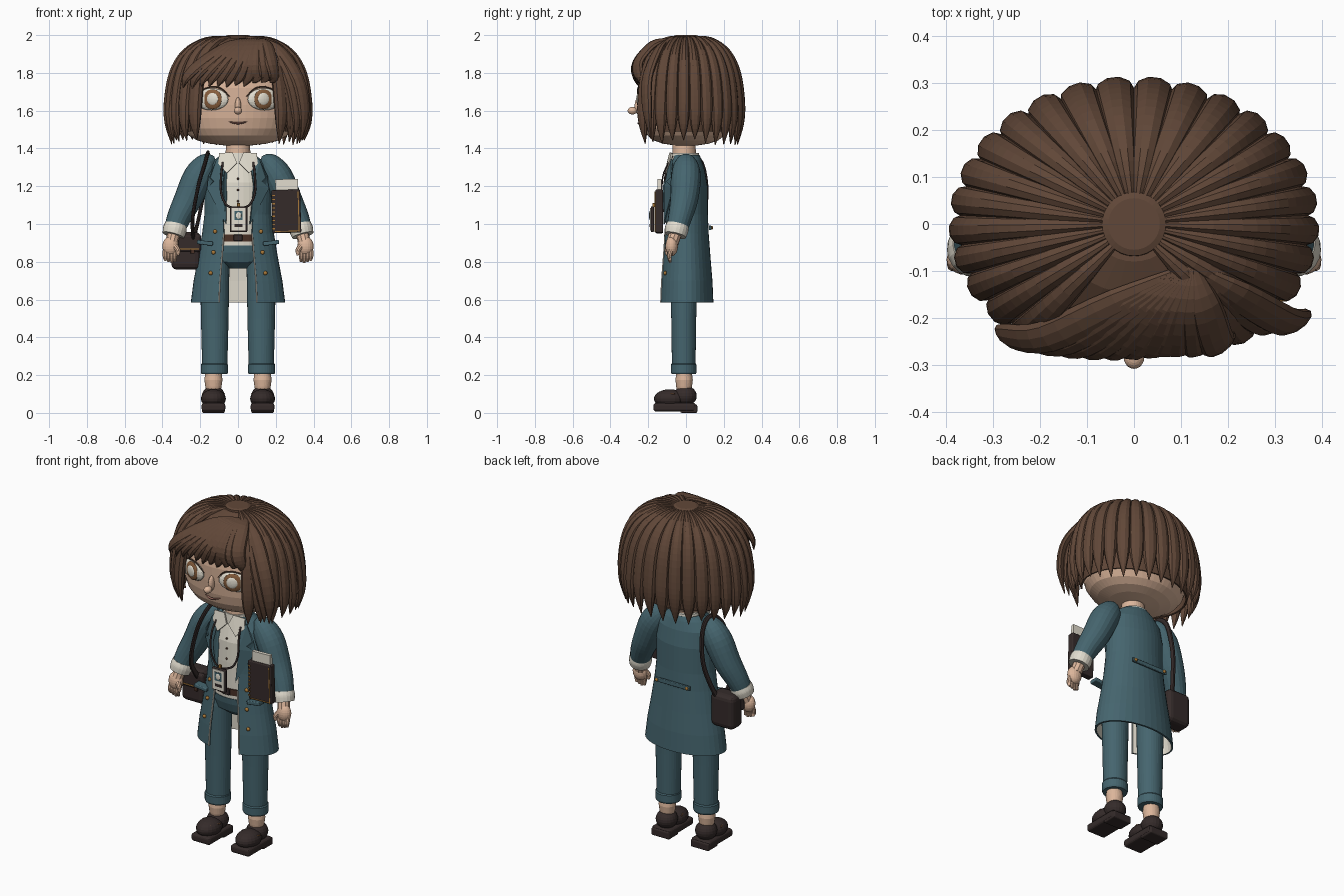
import bpy, bmesh, math, random
from mathutils import Vector

random.seed(4)
if "Cube" in bpy.data.objects:
    bpy.data.objects.remove(bpy.data.objects["Cube"], do_unlink=True)


def material(name, *rgb):
    m = bpy.data.materials.new(name)
    m.use_nodes = True
    m.diffuse_color = (*rgb, 1)
    m.node_tree.nodes["Principled BSDF"].inputs["Base Color"].default_value = (*rgb, 1)
    return m


HAIR = material("brown hair", 0.12, 0.064, 0.04)
TEAL = material("teal cloth", 0.06, 0.13, 0.157)
SKIN = material("skin", 0.72, 0.47, 0.33)
CREAM = material("cream", 0.76, 0.72, 0.62)
DARK = material("dark leather", 0.035, 0.024, 0.023)
GOLD = material("gold", 0.40, 0.19, 0.04)
IRIS = material("iris brown", 0.24, 0.11, 0.045)
LIP = material("lip", 0.36, 0.17, 0.13)
BELT = material("belt brown", 0.07, 0.032, 0.02)
parts = []


def finish(name, bm, *mats):
    mesh = bpy.data.meshes.new(name)
    bm.to_mesh(mesh)
    bm.free()
    ob = bpy.data.objects.new(name, mesh)
    bpy.context.collection.objects.link(ob)
    for m in mats:
        mesh.materials.append(m)
    parts.append(ob)
    return ob


def skin_rings(bm, rings, closed):
    for a, b in zip(rings, rings[1:]):
        n = len(a)
        for j in range(n if closed else n - 1):
            k = (j + 1) % n
            bm.faces.new((a[j], a[k], b[k], b[j]))


def loft(name, rings, mat, x=0, y=0, gaps=None, n=32, lining=None):
    """Upward elliptical rings (z, rx, ry); gaps are half widths of a front opening."""
    bm, out = bmesh.new(), []
    for i, (z, rx, ry) in enumerate(rings):
        start = math.asin(gaps[i] / rx) if gaps else 0
        span = math.tau - 2 * start
        angles = [start + span * j / n for j in range(n + 1 if gaps else n)]
        out.append([bm.verts.new((x + rx * math.sin(a), y - ry * math.cos(a), z)) for a in angles])
    skin_rings(bm, out, not gaps)
    if not gaps:
        bm.faces.new(out[0][::-1])
        bm.faces.new(out[-1])
    ob = finish(name, bm, mat, lining or mat)
    if gaps:
        mod = ob.modifiers.new("thickness", "SOLIDIFY")
        mod.thickness, mod.material_offset = 0.01, 1
    return ob


def sweep(name, pts, sizes, mat, out=(0, -1, 0), n=10, steps=4):
    """Smooth tapering tube; sizes are radii or (width, depth), depth lying along out."""
    rows = [Vector((*p, *(s if isinstance(s, tuple) else (s, s)))) for p, s in zip(pts, sizes)]
    path = []
    for i in range(len(rows) - 1):
        a, b, c, d = rows[max(i - 1, 0)], rows[i], rows[i + 1], rows[min(i + 2, len(rows) - 1)]
        for k in range(steps):
            t = k / steps
            path.append(b + (c - a) * (t / 2) + (a * 2 - b * 5 + c * 4 - d) * (t * t / 2)
                        + (b * 3 - a - c * 3 + d) * (t ** 3 / 2))
    path.append(rows[-1])
    bm, rings = bmesh.new(), []
    for i, p in enumerate(path):
        tan = (path[min(i + 1, len(path) - 1)] - path[max(i - 1, 0)]).to_3d().normalized()
        side = tan.cross(Vector(out)).normalized()
        up = side.cross(tan)
        w, d = max(p[3], 0.001), max(p[4], 0.001)
        rings.append([bm.verts.new(p.to_3d() + side * w * math.cos(math.tau * j / n)
                                   + up * d * math.sin(math.tau * j / n)) for j in range(n)])
    skin_rings(bm, rings, True)
    bm.faces.new(rings[0])
    bm.faces.new(rings[-1][::-1])
    bmesh.ops.recalc_face_normals(bm, faces=bm.faces)
    return finish(name, bm, mat)


def ball(name, loc, scale, mat, turn=0):
    bm = bmesh.new()
    bmesh.ops.create_uvsphere(bm, u_segments=20, v_segments=12, radius=1)
    ob = finish(name, bm, mat)
    ob.location, ob.scale, ob.rotation_euler.z = loc, scale, turn
    return ob


def box(name, loc, size, mat, bevel=0.0, tilt=0):
    bm = bmesh.new()
    bmesh.ops.create_cube(bm, size=1)
    bmesh.ops.scale(bm, vec=size, verts=bm.verts)
    if bevel:
        bmesh.ops.bevel(bm, geom=bm.edges[:], offset=bevel, segments=3, affect="EDGES", profile=0.5)
    ob = finish(name, bm, mat)
    ob.location, ob.rotation_euler.y = loc, tilt
    return ob


def plate(name, pts, s, lift, mat):
    """Thin cloth panel lying over the chest curve."""
    bm = bmesh.new()
    vs = []
    for x, z in pts:
        ry = 0.11 - 0.25 * max(0, z - 1.22)
        vs.append(bm.verts.new((s * x, -ry * math.sqrt(1 - (x / 0.19) ** 2) - lift, z)))
    bm.faces.new(vs if s > 0 else vs[::-1])
    bmesh.ops.triangulate(bm, faces=bm.faces)
    ob = finish(name, bm, mat)
    ob.modifiers.new("thickness", "SOLIDIFY").thickness = 0.009


# Head and face
loft("head", [(1.416, .07, .06), (1.425, .15, .12), (1.442, .215, .17), (1.468, .26, .203), (1.505, .29, .224),
              (1.56, .309, .238), (1.63, .316, .245), (1.72, .318, .248), (1.85, .28, .23), (1.94, .18, .15)],
     SKIN, n=48)
loft("neck", [(1.3, .07, .065), (1.44, .062, .06)], SKIN, y=-.01)
ball("nose", (0, -.284, 1.6), (.022, .025, .02), SKIN)
ball("nose_bridge", (0, -.25, 1.625), (.016, .022, .045), SKIN)
sweep("mouth", [(-.05, -.236, 1.542), (0, -.25, 1.533), (.05, -.236, 1.542)], [.002, (.006, .008), .002], LIP)
for s in (1, -1):
    def face(x, z, lift):
        return (s * x, -.245 * math.sqrt(1 - (x / .31) ** 2) - lift, z)
    ball("ear", (s * .342, -.02, 1.6), (.035, .04, .06), SKIN)
    ball("eye_white", face(.14, 1.66, .002), (.095, .026, .058), CREAM, s * .36)
    ball("iris", face(.135, 1.66, .018), (.055, .015, .053), IRIS, s * .36)
    ball("eye_shine", face(.135, 1.662, .028), (.033, .01, .033), CREAM, s * .36)
    sweep("upper_lash", [face(.045, 1.675, .012), face(.09, 1.717, .02), face(.15, 1.725, .022),
                         face(.235, 1.685, .014)], [.002, .004, .004, .002], HAIR)
    sweep("eyebrow", [face(.05, 1.755, .01), face(.13, 1.775, .012), face(.22, 1.74, .01)], [.004, .009, .003], HAIR)

# Hair: under-cap, radial locks, swept fringe
loft("hair_cap_top", [(1.76, .332, .265), (1.84, .305, .255), (1.91, .25, .212), (1.96, .17, .148),
                      (1.985, .09, .08)], HAIR)
loft("hair_cap_back", [(1.49, .315, .245), (1.6, .343, .27), (1.77, .332, .265)], HAIR, gaps=[.25, .265, .26])
loft("crown", [(1.97, .07, .07), (1.995, .068, .068), (2, .055, .055)], HAIR)
profile = [(.1, 1.985), (.42, 1.968), (.7, 1.905), (.865, 1.795), (.935, 1.64), (.94, 1.53), (.9, 1.43)]
widths = [(.006, .01), (.023, .023), (.034, .027), (.041, .03), (.043, .03), (.033, .022), (.002, .002)]
for s in (1, -1):
    for k in range(12):
        a = math.radians(6.5 + 12.3 * k)
        tip = random.uniform(-.015, .02)
        spread = math.hypot(math.cos(a), .78 * math.sin(a))
        pts = [(s * .39 * f * math.sin(a), .305 * f * math.cos(a), z + (tip if f == .9 else 0))
               for f, z in profile]
        sweep("hair_lock", pts, [(w * spread, d) for w, d in widths], HAIR,
              out=(s * math.sin(a), math.cos(a), .25))
part = Vector((.125, -.09, 1.975))
for i in range(11):
    x = -.27 + .046 * i
    y = -.26 + .3 * x * x
    z = 1.715 + .07 * (x + .27) + random.uniform(-.01, .01)
    pts = [part, (part.x * .6 + x * .4, (part.y + y) / 2 - .005, 1.95),
           (part.x * .22 + x * .78, y - .002, 1.86), (x, y, 1.78), (x - .02, y + .014, z)]
    sweep("fringe_lock", pts, [(.01, .01), (.036, .018), (.04, .018), (.032, .016), (.003, .003)], HAIR,
          out=(x, -.3, .25))
for dx in (0, -.04, -.08):
    pts = [part, (.22 + dx / 2, -.15, 1.915), (.315 + dx, -.205, 1.77), (.35 + dx, -.205, 1.6),
           (.335 + dx * .8, -.185, 1.45)]
    sweep("side_swept_lock", pts, [(.01, .01), (.036, .02), (.04, .02), (.034, .018), (.003, .003)], HAIR,
          out=(.4, -.6, .2))

# Shirt, belt and coat
loft("shirt", [(.86, .15, .1), (1.1, .15, .106), (1.22, .15, .104), (1.3, .13, .085), (1.35, .08, .068)], CREAM)
loft("shirt_collar", [(1.32, .085, .078), (1.375, .078, .073)], CREAM, y=-.005)
loft("belt", [(.908, .154, .108), (.945, .154, .109)], BELT)
box("belt_buckle", (0, -.111, .927), (.045, .012, .035), DARK, .004)
for z in (1.12, 1.18, 1.24):
    ball("shirt_button", (0, -.106, z), (.006, .005, .006), BELT)
coat = [(.585, .25, .145), (.7, .235, .14), (.82, .212, .13), (.95, .19, .12), (1.05, .178, .116),
        (1.2, .178, .114), (1.29, .165, .098), (1.34, .125, .082), (1.365, .09, .072)]
gaps = [.1, .095, .085, .075, .08, .09, .085, .065, .05]
loft("coat", coat, TEAL, gaps=gaps, lining=CREAM)
box("back_half_belt", (0, .128, .98), (.24, .012, .025), TEAL, .004)
for s in (1, -1):
    edge = [(s * g, -ry * math.sqrt(1 - (g / rx) ** 2), z) for (z, rx, ry), g in zip(coat[:4], gaps)]
    sweep("coat_edge_trim", edge, [.004] * 4, CREAM)
    plate("lapel", [(.065, 1.0), (.165, 1.19), (.125, 1.225), (.15, 1.25), (.115, 1.34), (.06, 1.36),
                    (.085, 1.2)], s, .016, TEAL)
    plate("collar_wing", [(.005, 1.325), (.06, 1.27), (.105, 1.32), (.1, 1.375), (.03, 1.38)], s, .018, CREAM)
    box("pocket_flap", (s * .175, -.085, .9), (.085, .05, .022), TEAL, .005, -s * .12)
    ball("back_button", (s * .1, .137, .98), (.01, .007, .01), GOLD)
    for x, z, y in ((.122, .96, -.093), (.13, .85, -.103), (.145, .74, -.111)):
        ball("coat_button", (s * x, y, z), (.011, .009, .011), GOLD)

    # Arms and hands
    sweep("sleeve", [(s * .12, 0, 1.34), (s * .16, 0, 1.32), (s * .21, 0, 1.25), (s * .265, -.01, 1.13),
                     (s * .31, -.03, 1.04), (s * .335, -.048, .975)], [.02, .06, .079, .074, .064, .056],
          TEAL, n=20)
    sweep("cuff", [(s * .329, -.044, .995), (s * .335, -.05, .97), (s * .343, -.057, .94)],
          [.059, .063, .058], CREAM, n=20)
    sweep("wrist", [(s * .34, -.055, .95), (s * .352, -.072, .9)], [.034, .034], SKIN)
    ball("palm", (s * .357, -.076, .882), (.043, .033, .052), SKIN)
    for i in range(4):
        x = .333 + .017 * i
        sweep("finger", [(s * x, -.078, .865), (s * (x + .002), -.088, .83), (s * x, -.083, .795 + .006 * abs(i - 1))],
              [.014, .013, .007], SKIN)
    sweep("thumb", [(s * .335, -.09, .885), (s * .318, -.1, .86), (s * .318, -.1, .835)], [.016, .014, .007], SKIN)

    # Legs and shoes
    loft("trouser_leg", [(.22, .066, .062), (.5, .073, .066), (.8, .078, .075), (.87, .07, .07)], TEAL,
         x=s * .123, y=-.012)
    loft("trouser_turnup", [(.205, .068, .064), (.215, .072, .068), (.255, .072, .068), (.262, .067, .063)],
         TEAL, x=s * .125, y=-.012)
    loft("ankle", [(.11, .036, .035), (.14, .043, .042), (.175, .048, .046), (.22, .042, .04)], SKIN,
         x=s * .13, y=-.01)
    box("sole", (s * .13, -.06, .03), (.125, .225, .045), DARK, .014)
    box("heel", (s * .13, .015, .022), (.12, .09, .044), DARK, .008)
    ball("shoe_toe", (s * .13, -.085, .075), (.066, .085, .05), DARK)
    ball("shoe_back", (s * .13, -.005, .09), (.06, .062, .054), DARK)
    sweep("shoe_trim", [(s * .13 - .058, -.06, .1), (s * .13 - .035, -.125, .106), (s * .13, -.14, .106),
                        (s * .13 + .035, -.125, .106), (s * .13 + .058, -.06, .1)], [.003] * 5, IRIS)

    # Lanyard cords
    sweep("lanyard", [(s * .075, -.07, 1.36), (s * .088, -.118, 1.27), (s * .09, -.13, 1.17),
                      (s * .06, -.138, 1.1), (0, -.16, 1.08)], [(.006, .004)] * 5, DARK)
loft("trouser_hips", [(.765, .05, .045), (.8, .15, .085), (.85, .158, .1), (.885, .152, .104)], TEAL)

# Name badge
box("badge_holder", (.003, -.178, 1.025), (.092, .016, .135), DARK, .005)
box("badge_card", (.003, -.187, 1.025), (.076, .006, .118), CREAM)
box("badge_photo", (.003, -.191, 1.045), (.044, .004, .05), TEAL)
ball("badge_portrait", (.003, -.193, 1.045), (.015, .003, .018), CREAM)
box("badge_line", (.003, -.191, .992), (.042, .004, .014), DARK)
box("badge_clip", (.003, -.172, 1.1), (.016, .012, .022), GOLD, .003)

# Notebook under the arm
box("notebook", (.256, -.142, 1.067), (.152, .04, .228), DARK, .006, -.03)
box("notebook_pages", (.26, -.14, 1.125), (.12, .02, .225), CREAM, 0, -.03)
box("notebook_band", (.321, -.163, 1.065), (.005, .005, .215), GOLD, 0, -.03)
box("notebook_edge", (.259, -.163, .962), (.125, .004, .004), GOLD, 0, -.03)
for i in range(9):
    box("spine_stitch", (.188, -.162, .975 + .022 * i), (.014, .006, .006), GOLD)

# Shoulder bag
box("bag", (-.275, .01, .858), (.155, .105, .2), DARK, .03)
box("bag_flap", (-.277, -.035, .9), (.162, .035, .095), DARK, .015)
box("bag_trim", (-.277, -.053, .868), (.14, .005, .006), GOLD)
box("bag_clasp", (-.24, -.055, .855), (.022, .008, .022), BELT, .002)
sweep("bag_strap", [(-.235, -.03, .91), (-.24, -.1, 1.03), (-.21, -.105, 1.2), (-.175, -.08, 1.32),
                    (-.16, 0, 1.375), (-.165, .08, 1.32), (-.185, .105, 1.15), (-.215, .07, 1.0),
                    (-.24, .03, .91)], [(.015, .01)] * 9, DARK, out=(-1, 0, .2))

# Shading
for ob in bpy.context.view_layer.objects:
    ob.select_set(ob in parts)
bpy.context.view_layer.objects.active = parts[0]
bpy.ops.object.shade_smooth_by_angle(angle=math.radians(40))
